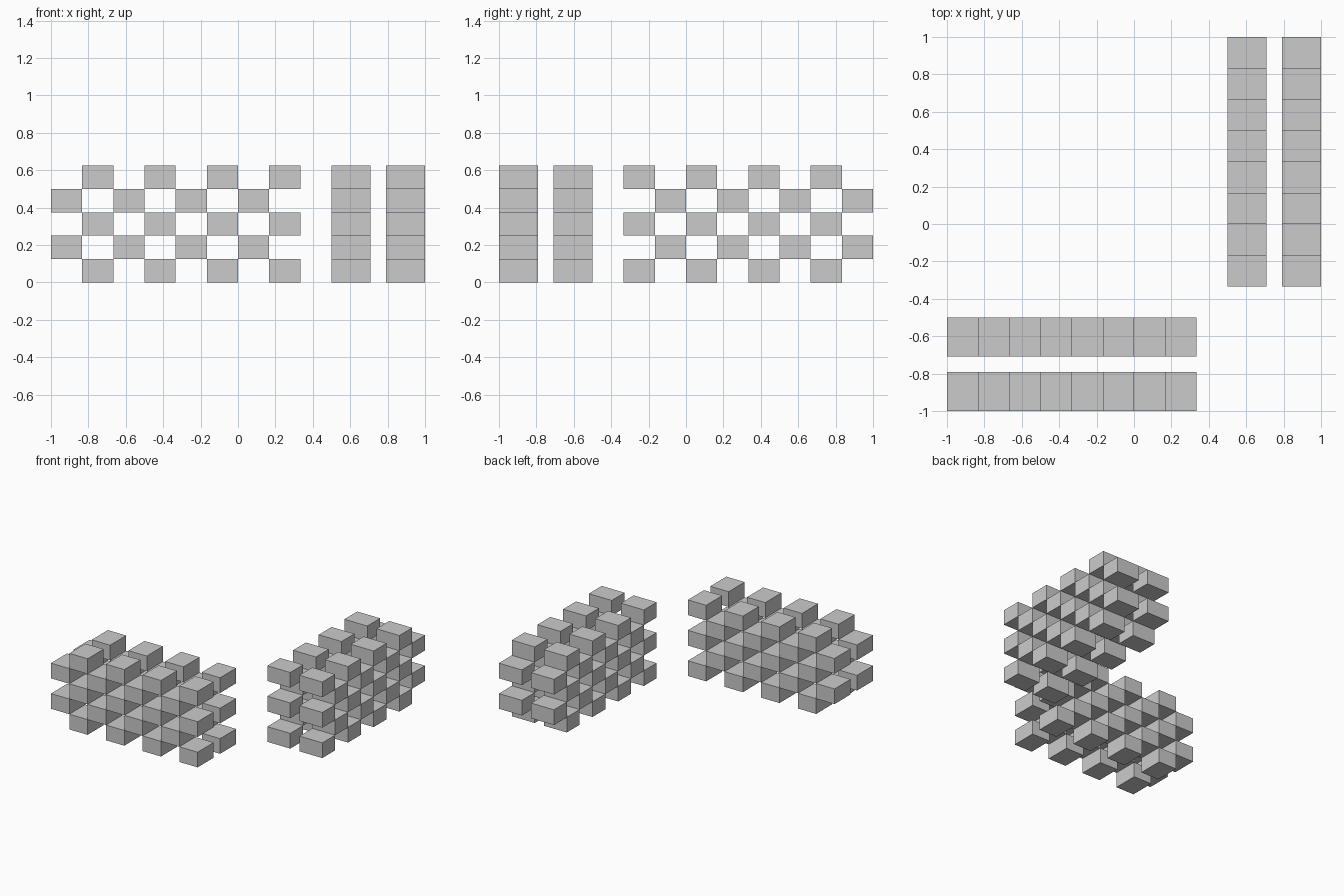
import bpy, bmesh
from mathutils import Matrix, Vector

if "Cube" in bpy.data.objects:
    bpy.data.objects.remove(bpy.data.objects["Cube"])

L, D, H = 1 / 6, 5 / 24, 1 / 8      # block length, depth, height
COLS, ROWS = 8, 5


def block(bm, lo, size):
    centre = Vector(lo) + Vector(size) / 2
    bmesh.ops.create_cube(bm, size=1, matrix=Matrix.Translation(centre) @ Matrix.Diagonal((*size, 1)))


def leaf(name, start, offset, along_x, first):
    """One checkerboard screen of blocks; 'first' is the first filled column of the bottom row."""
    bm = bmesh.new()
    for r in range(ROWS):
        for c in range((first + r) % 2, COLS, 2):
            run = start + c * L
            if along_x:
                block(bm, (run, offset, r * H), (L, D, H))
            else:
                block(bm, (offset, run, r * H), (D, L, H))
    mesh = bpy.data.meshes.new(name)
    bm.to_mesh(mesh)
    bm.free()
    bpy.context.collection.objects.link(bpy.data.objects.new(name, mesh))


# Front wall: two leaves running along x
leaf("front_wall_outer_leaf", -1, -1, True, 1)
leaf("front_wall_inner_leaf", -1, -0.5 - D, True, 1)

# Right wall: two leaves running along y
leaf("right_wall_inner_leaf", -1 / 3, 0.5, False, 0)
leaf("right_wall_outer_leaf", -1 / 3, 1 - D, False, 0)
